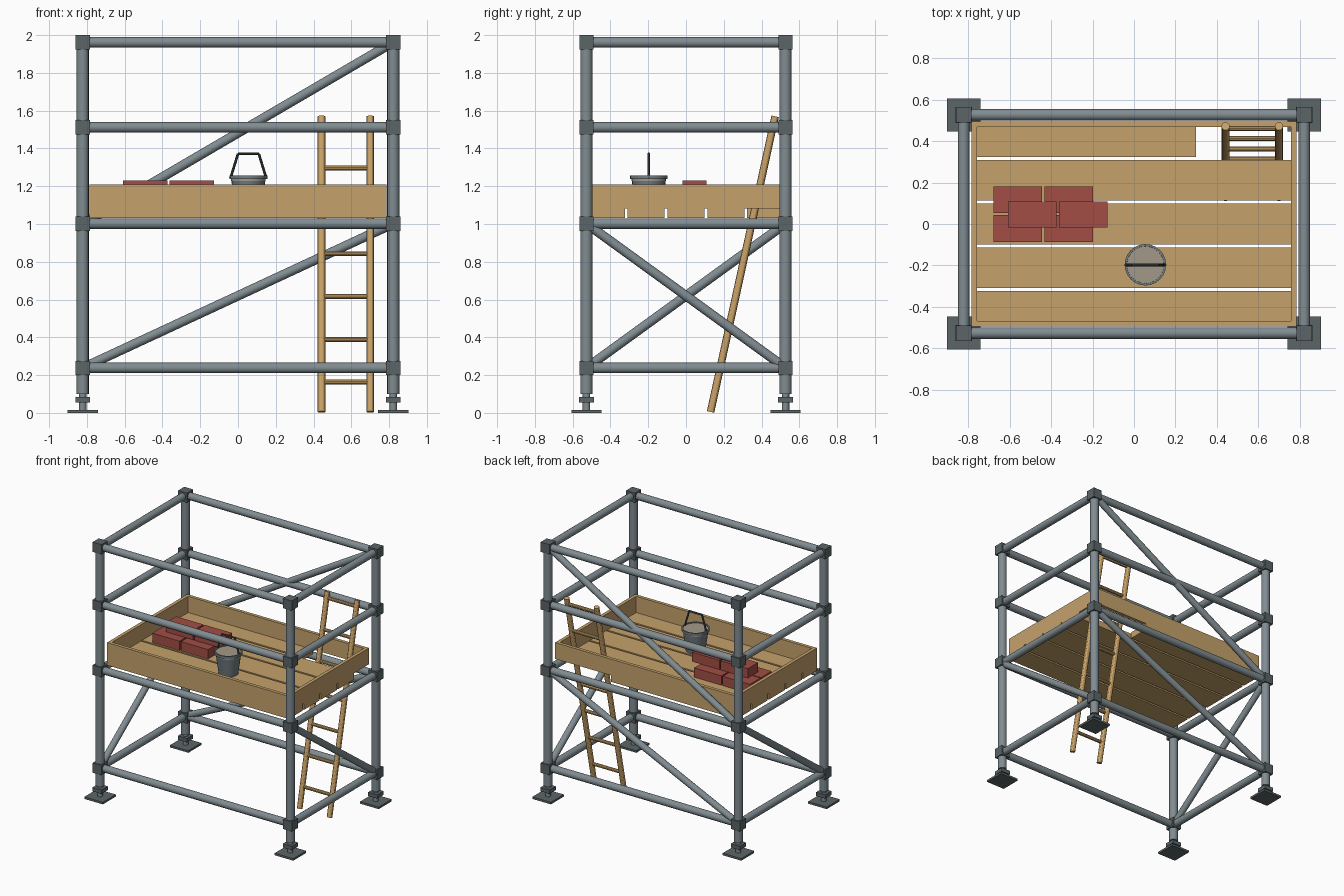
import bpy, bmesh
from mathutils import Vector

if "Cube" in bpy.data.objects:
    bpy.data.objects.remove(bpy.data.objects["Cube"], do_unlink=True)


def material(name, rgb):
    m = bpy.data.materials.new(name)
    m.use_nodes = True
    m.diffuse_color = (*rgb, 1)
    bsdf = m.node_tree.nodes["Principled BSDF"]
    bsdf.inputs["Base Color"].default_value = (*rgb, 1)
    return m


STEEL = material("tube steel", (0.22, 0.265, 0.285))
DARK = material("dark fittings", (0.105, 0.13, 0.135))
WOOD = material("plank wood", (0.56, 0.36, 0.15))
POLE = material("ladder wood", (0.60, 0.37, 0.14))
RED = material("brick red", (0.36, 0.075, 0.06))
ZINC = material("bucket grey", (0.17, 0.205, 0.225))
MORTAR = material("mortar", (0.36, 0.32, 0.25))
IRON = material("handle iron", (0.06, 0.07, 0.075))


def box(name, lo, hi, mat):
    lo, hi = Vector(lo), Vector(hi)
    bpy.ops.mesh.primitive_cube_add(size=1, location=(lo + hi) / 2)
    o = bpy.context.object
    o.name = name
    o.scale = hi - lo
    bpy.ops.object.transform_apply(location=False, rotation=False)
    o.data.materials.append(mat)
    return o


def block(name, centre, size, mat):
    c, h = Vector(centre), Vector(size) / 2
    return box(name, c - h, c + h, mat)


def tube(name, a, b, r, mat, sides=16):
    a, b = Vector(a), Vector(b)
    bpy.ops.mesh.primitive_cylinder_add(vertices=sides, radius=r, depth=(b - a).length,
                                        location=(a + b) / 2)
    o = bpy.context.object
    o.name = name
    o.rotation_euler = (b - a).to_track_quat('Z', 'Y').to_euler()
    o.data.materials.append(mat)
    bpy.ops.object.shade_smooth_by_angle()
    return o


def lathe(name, profile, centre, mat, sides=24):
    bm = bmesh.new()
    pts = [bm.verts.new((r, 0, z)) for r, z in profile]
    edges = [bm.edges.new(p) for p in zip(pts, pts[1:])]
    bmesh.ops.spin(bm, geom=pts + edges, cent=(0, 0, 0), axis=(0, 0, 1),
                   angle=6.2831853, steps=sides)
    bmesh.ops.remove_doubles(bm, verts=bm.verts, dist=0.0005)
    bmesh.ops.recalc_face_normals(bm, faces=bm.faces)
    me = bpy.data.meshes.new(name)
    bm.to_mesh(me)
    bm.free()
    o = bpy.data.objects.new(name, me)
    bpy.context.collection.objects.link(o)
    o.location = centre
    me.materials.append(mat)
    bpy.context.view_layer.objects.active = o
    bpy.ops.object.select_all(action='DESELECT')
    o.select_set(True)
    bpy.ops.object.shade_smooth_by_angle()
    return o


PX, PY = 0.822, 0.527
LEVELS = (0.238, 1.002, 1.512, 1.962)
LOW, DECK, GUARD, TOP = LEVELS

# Corner posts with screw jacks, base plates and couplers
for sx in (-1, 1):
    for sy in (-1, 1):
        x, y = sx * PX, sy * PY
        tag = ("front" if sy < 0 else "back") + ("_left" if sx > 0 else "_right")
        tube("post_" + tag, (x, y, 0.1), (x, y, 1.98), 0.032, STEEL)
        tube("jack_screw_" + tag, (x, y, 0.01), (x, y, 0.12), 0.02, STEEL)
        block("jack_nut_" + tag, (x, y, 0.07), (0.078, 0.078, 0.03), DARK)
        block("base_plate_" + tag, (x, y, 0.008), (0.16, 0.16, 0.016), DARK)
        for z in LEVELS:
            block("coupler_" + tag, (x, y, z), (0.076, 0.076, 0.076), DARK)

# Horizontal rails
for z in LEVELS:
    for s in (-1, 1):
        tube("long_rail", (-PX, s * PY, z), (PX, s * PY, z), 0.028, STEEL)
        tube("short_rail", (s * PX, -PY, z), (s * PX, PY, z), 0.028, STEEL)

# Diagonal braces
tube("back_brace_lower", (-PX, PY, LOW), (PX, PY, DECK), 0.025, STEEL)
tube("back_brace_upper", (-PX, PY, DECK), (PX, PY, TOP), 0.025, STEEL)
for s in (-1, 1):
    tube("side_brace", (s * PX, -s * PY, DECK), (s * PX, s * PY, LOW), 0.025, STEEL)

# Deck planks, the rear one cut short for the ladder hatch
DX, DY, Z0, Z1, Z2 = 0.785, 0.495, 1.032, 1.082, 1.209
for i in range(-2, 3):
    c = i * 0.211
    box("deck_plank", (-DX, max(c - 0.098, -DY), Z0),
        (0.30 if i == 2 else DX, min(c + 0.098, DY), Z1), WOOD)

# Toe boards
T = 0.026
for s in (-1, 1):
    block("toe_board_long", (0, s * (DY - T / 2), (Z1 + Z2) / 2), (2 * DX, T, Z2 - Z1), WOOD)
    block("toe_board_short", (s * (DX - T / 2), 0, (Z1 + Z2) / 2),
          (T, 2 * (DY - T), Z2 - Z1), WOOD)

# Leaning ladder
foot, head = Vector((0, 0.13, 0.005)), Vector((0, 0.472, 1.57))
LX = (0.442, 0.70)
for x in LX:
    side = Vector((x, 0, 0))
    tube("ladder_stile", foot + side, head + side, 0.02, POLE, 12)
for i in range(7):
    z = 0.163 + i * 0.2265
    p = foot.lerp(head, (z - foot.z) / (head.z - foot.z))
    tube("ladder_rung", (LX[0], p.y, z), (LX[1], p.y, z), 0.013, POLE, 10)

# Brick stack
BH = 0.073
for x in (-0.562, -0.315):
    for y in (0.117, -0.022):
        block("brick_lower", (x, y, Z1 + BH / 2), (0.235, 0.13, BH), RED)
    block("brick_upper", (x + 0.07, 0.045, Z1 + BH * 1.5 + 0.002), (0.235, 0.125, BH), RED)

# Bucket with mortar and a bail handle
BX, BY, RIM = 0.055, -0.197, 1.257
lathe("bucket", [(0, 0), (0.07, 0), (0.091, 0.155), (0.1, 0.155), (0.1, 0.175),
                 (0.09, 0.175), (0.087, 0.14)], (BX, BY, Z1), ZINC)
tube("bucket_mortar", (BX, BY, RIM - 0.03), (BX, BY, RIM - 0.006), 0.091, MORTAR, 24)
bail = [(BX + dx, BY, z) for dx, z in
        ((-0.095, RIM - 0.015), (-0.055, 1.372), (0.055, 1.372), (0.095, RIM - 0.015))]
for a, b in zip(bail, bail[1:]):
    tube("bucket_handle", a, b, 0.007, IRON, 8)
